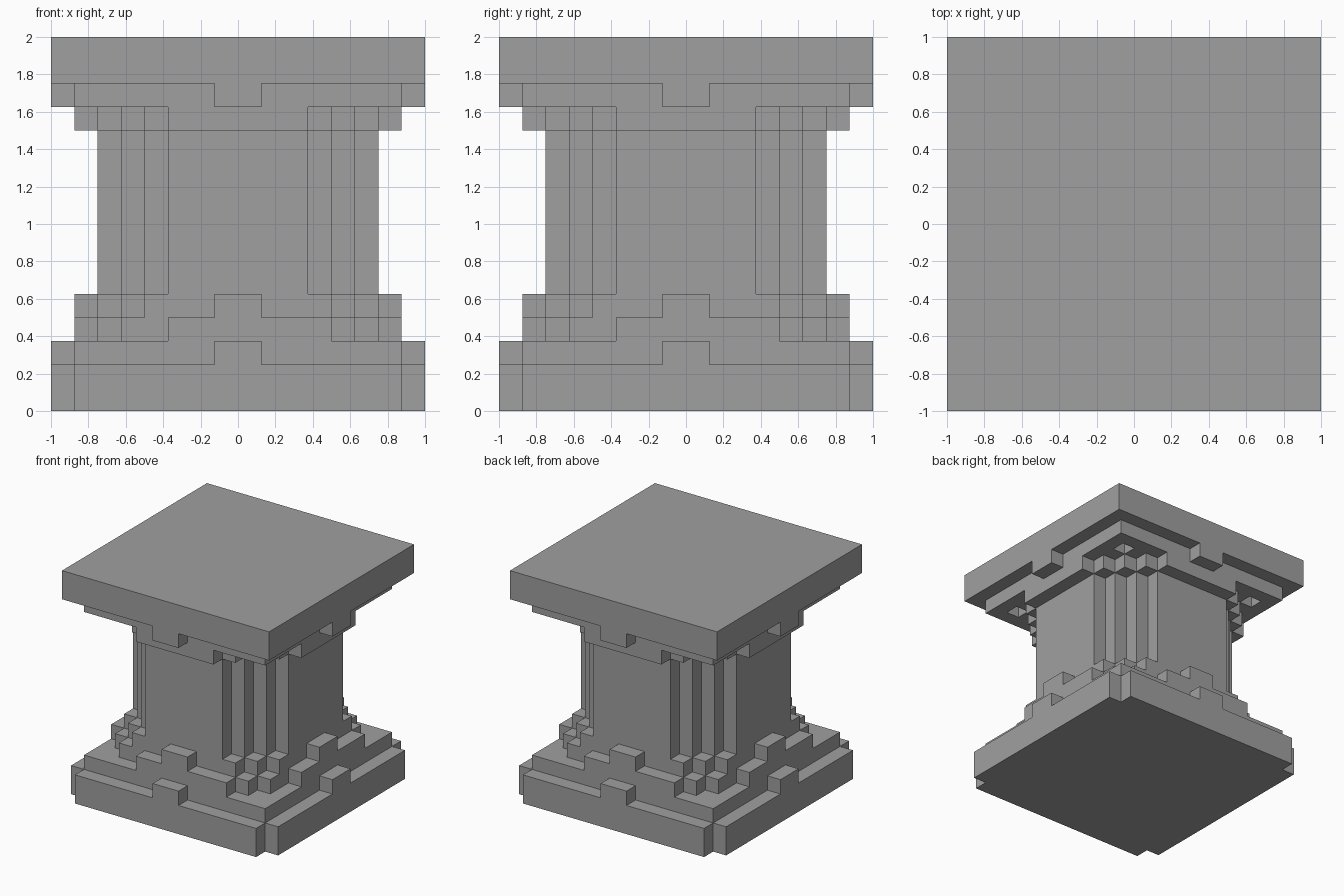
import bpy

cube = bpy.data.objects.get("Cube")
if cube:
    bpy.data.objects.remove(cube, do_unlink=True)

UNIT = 0.125  # one block

stone = bpy.data.materials.new("grey stone")
stone.use_nodes = True
GREY = (0.35, 0.35, 0.35, 1.0)
stone.diffuse_color = GREY
stone.node_tree.nodes["Principled BSDF"].inputs["Base Color"].default_value = GREY


def steps(x, depth, count):
    """Corner staircase of one-block steps, from the front edge to the side."""
    points = [(x, -depth)]
    for i in range(count):
        points += [(x + i, i + 1 - depth), (x + i + 1, i + 1 - depth)]
    return points


def quarter_turns(points):
    """The same points turned about the middle by each quarter turn."""
    turns = []
    for _ in range(4):
        turns.append(points)
        points = [(-y, x) for x, y in points]
    return turns


def add_course(name, bottom, top, corner, pocket=None):
    """Extrude an outline made of four turned corners, with optional pockets."""
    curve = bpy.data.curves.new(name, "CURVE")
    curve.dimensions = "2D"
    curve.fill_mode = "BOTH"
    curve.extrude = (top - bottom) * UNIT / 2
    loops = [sum(quarter_turns(corner), [])]
    if pocket:
        loops += quarter_turns(pocket)
    for loop in loops:
        spline = curve.splines.new("POLY")
        spline.points.add(len(loop) - 1)
        for point, (x, y) in zip(spline.points, loop):
            point.co = (x * UNIT, y * UNIT, 0, 1)
        spline.use_cyclic_u = True
    curve.materials.append(stone)
    course = bpy.data.objects.new(name, curve)
    course.location.z = (bottom + top) * UNIT / 2
    bpy.context.collection.objects.link(course)
    # Turn the filled outline into a flat-shaded mesh
    bpy.ops.object.select_all(action="DESELECT")
    course.select_set(True)
    bpy.context.view_layer.objects.active = course
    bpy.ops.object.convert(target="MESH")
    mesh = bpy.context.object.data
    mesh.polygons.foreach_set("use_smooth", [False] * len(mesh.polygons))


# Square course with a small tab in the middle of each side
tabbed_square = [(1, -8), (1, -7), (7, -7), (7, -1), (8, -1)]
pocket = [(5, -6), (6, -6), (6, -5), (5, -5)]

# Foot of the pillar
add_course("base_slab", 0, 2, steps(7, 8, 1))
add_course("base_tabbed_course", 2, 3, tabbed_square)
add_course("lower_stepped_course", 3, 4, steps(4, 7, 2) + [(6, -3), (7, -3)])
add_course("upper_stepped_course", 4, 5,
           [(1, -7), (1, -6)] + steps(4, 6, 2) + [(6, -1), (7, -1)])

# Shaft with stepped corners
add_course("shaft", 5, 12, steps(3, 6, 3))

# Head of the pillar
add_course("head_stepped_course", 12, 13, steps(3, 7, 4))
add_course("head_tabbed_course", 13, 14, tabbed_square, pocket)
add_course("top_slab", 14, 16, [(8, -8)])
